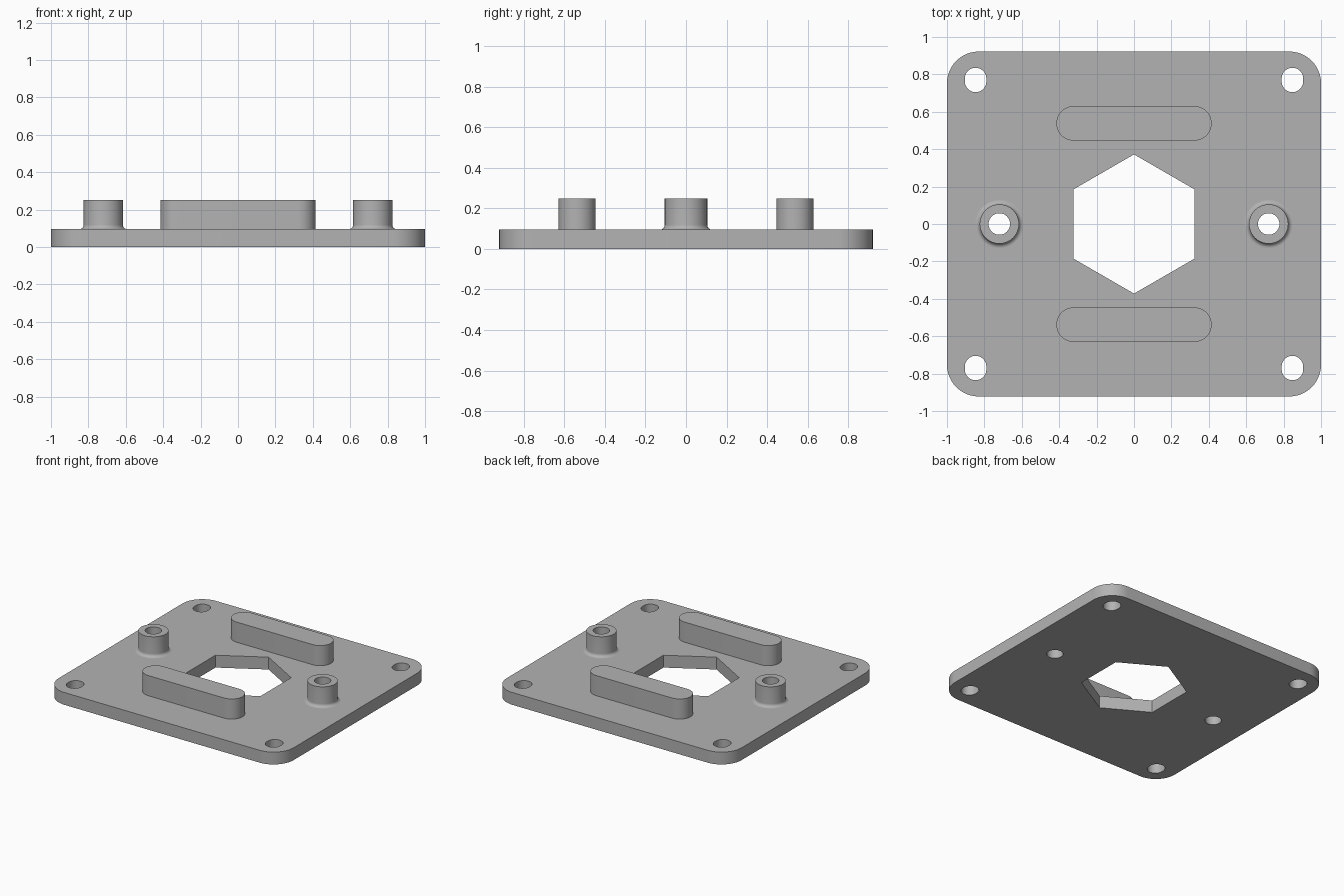
import bpy, bmesh
from math import sin, cos, pi, radians
from mathutils import Matrix, Vector

if "Cube" in bpy.data.objects:
    bpy.data.objects.remove(bpy.data.objects["Cube"], do_unlink=True)

PLATE_TOP = 0.095
TOP = 0.25
POST_X = 0.72
POST_RADIUS, BORE, FILLET = 0.105, 0.0575, 0.024

grey = bpy.data.materials.new("plain_grey")
grey.use_nodes = True
grey.diffuse_color = (0.45, 0.45, 0.45, 1)
grey.node_tree.nodes["Principled BSDF"].inputs["Base Color"].default_value = grey.diffuse_color


def rounded(cx, cy, hx, hy, r, steps=12):
    """Outline of a rounded rectangle; also gives slots and circles."""
    points = []
    for q, (sx, sy) in enumerate([(1, 1), (-1, 1), (-1, -1), (1, -1)]):
        for i in range(steps + 1):
            a = (q + i / steps) * pi / 2
            p = Vector((cx + sx * (hx - r) + r * cos(a), cy + sy * (hy - r) + r * sin(a)))
            if not points or (p - points[-1]).length > 1e-5:
                points.append(p)
    if (points[0] - points[-1]).length < 1e-5:
        points.pop()
    return points


def finish(obj):
    """Apply the material and smooth only the curved walls."""
    obj.data.materials.clear()
    obj.data.materials.append(grey)
    bpy.ops.object.select_all(action='DESELECT')
    obj.select_set(True)
    bpy.context.view_layer.objects.active = obj
    bpy.ops.object.shade_smooth_by_angle(angle=radians(30))


def add_mesh(name, bm):
    bmesh.ops.remove_doubles(bm, verts=bm.verts, dist=1e-5)
    bmesh.ops.recalc_face_normals(bm, faces=bm.faces)
    mesh = bpy.data.meshes.new(name)
    bm.to_mesh(mesh)
    bm.free()
    obj = bpy.data.objects.new(name, mesh)
    bpy.context.collection.objects.link(obj)
    finish(obj)
    return obj


def extruded(name, outlines, z0, z1):
    """Fill nested outlines, leaving the inner ones as holes, and extrude."""
    curve = bpy.data.curves.new(name + "_outline", 'CURVE')
    curve.dimensions = '2D'
    curve.fill_mode = 'BOTH'
    curve.extrude = (z1 - z0) / 2
    for outline in outlines:
        spline = curve.splines.new('POLY')
        spline.points.add(len(outline) - 1)
        for point, p in zip(spline.points, outline):
            point.co = (p[0], p[1], 0, 1)
        spline.use_cyclic_u = True
    temp = bpy.data.objects.new(name + "_outline", curve)
    bpy.context.collection.objects.link(temp)
    bpy.context.view_layer.update()
    mesh = bpy.data.meshes.new_from_object(temp.evaluated_get(bpy.context.evaluated_depsgraph_get()))
    bm = bmesh.new()
    bm.from_mesh(mesh)
    bmesh.ops.translate(bm, verts=bm.verts, vec=(0, 0, (z0 + z1) / 2))
    bpy.data.objects.remove(temp)
    bpy.data.curves.remove(curve)
    bpy.data.meshes.remove(mesh)
    return add_mesh(name, bm)


# Base plate with hexagonal window, corner slots and post bores
hexagon = [(0.372 * sin(i * pi / 3), 0.372 * cos(i * pi / 3)) for i in range(6)]
outlines = [rounded(0, 0, 1, 0.922, 0.17), hexagon]
for sx in (-1, 1):
    outlines.append(rounded(sx * POST_X, 0, BORE, BORE, BORE))
    for sy in (-1, 1):
        outlines.append(rounded(sx * 0.847, sy * 0.77, 0.0575, 0.065, 0.0575))
extruded("base_plate", outlines, 0, PLATE_TOP)

# Raised rails in front of and behind the window
for name, sy in (("front_rail", -1), ("back_rail", 1)):
    extruded(name, [rounded(0, sy * 0.538, 0.415, 0.092, 0.0919)], PLATE_TOP, TOP)

# Hollow posts with a fillet at the foot
profile = [(BORE, PLATE_TOP), (BORE, TOP), (POST_RADIUS, TOP)]
for i in range(9):
    a = i / 8 * pi / 2
    profile.append((POST_RADIUS + FILLET * (1 - cos(a)), PLATE_TOP + FILLET * (1 - sin(a))))
for name, side in (("right_post", -1), ("left_post", 1)):
    bm = bmesh.new()
    verts = [bm.verts.new((r, 0, z)) for r, z in profile]
    edges = [bm.edges.new(pair) for pair in zip(verts, verts[1:])]
    bmesh.ops.spin(bm, geom=verts + edges, cent=(0, 0, 0), axis=(0, 0, 1),
                   angle=2 * pi, steps=48, use_duplicate=False)
    bmesh.ops.transform(bm, matrix=Matrix.Translation((side * POST_X, 0, 0)), verts=bm.verts)
    add_mesh(name, bm)
